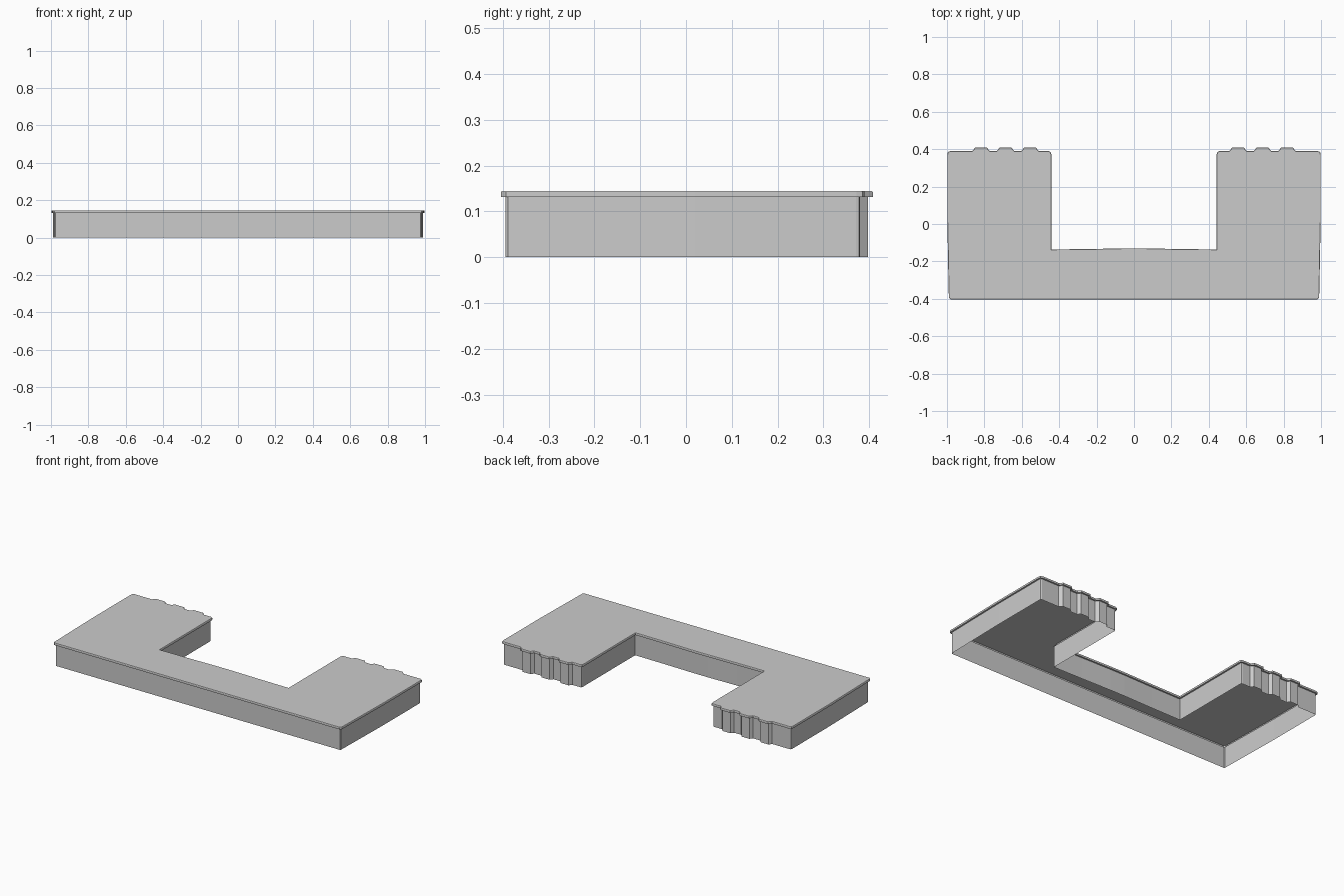
import bpy, bmesh
from mathutils import Vector

if "Cube" in bpy.data.objects:
    bpy.data.objects.remove(bpy.data.objects["Cube"])


def half_outline():
    """Right half of the countertop edge, counter-clockwise from front to notch."""
    pts = [(0.98, -0.404), (0.99, -0.393), (0.994, -0.2), (0.998, 0.02),
           (0.998, 0.372), (0.995, 0.385), (0.982, 0.39)]
    # three shallow fluted bumps on the back of the arm
    for c in (0.818, 0.687, 0.556):
        pts += [(c + 0.046, 0.39), (c + 0.032, 0.408),
                (c - 0.032, 0.408), (c - 0.046, 0.39)]
    # inner corner and notch, very slightly crowned in the middle
    pts += [(0.457, 0.39), (0.446, 0.385), (0.442, 0.372),
            (0.442, -0.136), (0.25, -0.134), (0.05, -0.130)]
    return pts


def inset(pts, d):
    """Move a counter-clockwise outline inward by d with mitred corners."""
    out = []
    n = len(pts)
    for i in range(n):
        p = Vector(pts[i])
        a = (p - Vector(pts[i - 1])).normalized()
        b = (Vector(pts[(i + 1) % n]) - p).normalized()
        na, nb = Vector((-a.y, a.x)), Vector((-b.y, b.x))
        out.append(p + (na + nb) * d / (1 + na.dot(nb)))
    return out


def loft(name, outline, rings, cap):
    """Skin rings of (inset, height); optionally close the top."""
    bm = bmesh.new()
    loops = [[bm.verts.new((p[0], p[1], z)) for p in inset(outline, d)]
             for d, z in rings]
    n = len(outline)
    for lo, hi in zip(loops, loops[1:]):
        for i in range(n):
            j = (i + 1) % n
            bm.faces.new((lo[i], lo[j], hi[j], hi[i]))
    if cap:
        bm.faces.new(loops[-1])
    bm.normal_update()
    mesh = bpy.data.meshes.new(name)
    bm.to_mesh(mesh)
    bm.free()
    obj = bpy.data.objects.new(name, mesh)
    bpy.context.collection.objects.link(obj)
    return obj


right = half_outline()
outline = right + [(-x, y) for x, y in reversed(right)]

# thin side walls, open underneath
loft("side_walls", outline, [(0.01, 0.0), (0.01, 0.132)], False)
# overhanging top with a ledge below and a tiny softened upper edge
loft("top_slab", outline,
     [(0.01, 0.132), (0.0, 0.132), (0.0, 0.142), (0.002, 0.145)], True)
